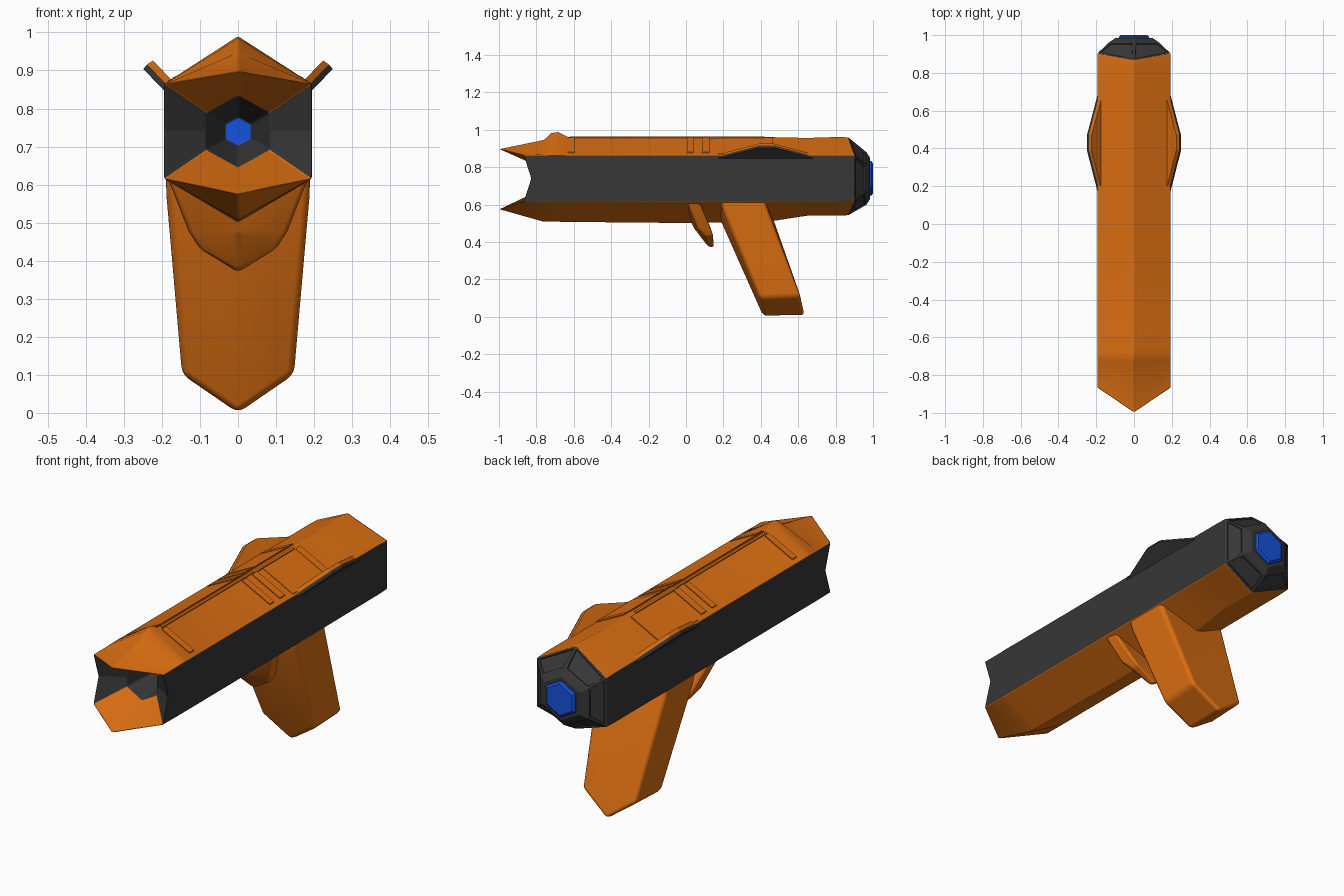
import bpy, bmesh, math
from mathutils import Vector

cube = bpy.data.objects.get("Cube")
if cube:
    bpy.data.objects.remove(cube, do_unlink=True)


def material(name, rgb):
    m = bpy.data.materials.new(name)
    m.use_nodes = True
    m.diffuse_color = (*rgb, 1)
    m.node_tree.nodes["Principled BSDF"].inputs["Base Color"].default_value = (*rgb, 1)
    return m


MATS = [material("orange", (0.70, 0.155, 0.006)),
        material("charcoal", (0.038, 0.038, 0.038)),
        material("blue", (0.008, 0.085, 0.72))]
ORANGE, DARK, BLUE = range(3)
MID = 0.74


def mirrored(half):
    """Closed ring from a right half that starts and ends on the centre line."""
    return half + [(-x, y, z) for x, y, z in reversed(half[1:-1])]


def loft(name, rings, colour, bevel=0.0, segments=2, split=True, panels=0.0):
    """Skin rings into a closed solid; colour(row, side) picks the material, row -1 / None are ends."""
    bm = bmesh.new()
    rows = [[bm.verts.new(p) for p in r] for r in rings]
    n = len(rows[0])
    walls = []
    for j in range(len(rows) - 1):
        for k in range(n):
            q = (k + 1) % n
            f = bm.faces.new((rows[j][k], rows[j][q], rows[j + 1][q], rows[j + 1][k]))
            f.material_index = colour(j, k)
            walls.append((j, f))
    for j, row in ((-1, rows[0]), (len(rows), rows[-1])):
        h = n // 2
        parts = [row[:h + 1], row[h:] + row[:1]] if split else [row]
        for part in parts:
            bm.faces.new(part).material_index = colour(j, None)
    bmesh.ops.recalc_face_normals(bm, faces=bm.faces)
    if panels:
        bmesh.ops.inset_individual(bm, faces=[f for j, f in walls if j == 0],
                                   thickness=panels, depth=0)
        bmesh.ops.inset_individual(bm, faces=[f for j, f in walls if j == 0],
                                   thickness=0.004, depth=-0.006)
    me = bpy.data.meshes.new(name)
    bm.to_mesh(me)
    bm.free()
    for m in MATS:
        me.materials.append(m)
    ob = bpy.data.objects.new(name, me)
    bpy.context.collection.objects.link(ob)
    if bevel:
        for p in me.polygons:
            p.use_smooth = True
        mod = ob.modifiers.new("soft_edges", "BEVEL")
        mod.width = bevel
        mod.segments = segments
        mod.angle_limit = math.radians(20)
        mod.harden_normals = True
    return ob


def section(yt, ys, ym, zt, zu, zl, zb, w):
    """Body cross-section with a notch point halfway up each wall."""
    return mirrored([(0, yt, zt), (w, ys, zu), (w, ym, MID), (w, ys, zl), (0, yt, zb)])


# Body: blue core, funnel, pointed rim, then the hull toward the rear
W = 0.194
rings = [section(-0.6, -0.6, -0.6, 0.778, 0.76, 0.72, 0.702, 0.034),
         section(-0.76, -0.76, -0.76, 0.835, 0.788, 0.692, 0.645, 0.083),
         section(-1.0, -0.87, -0.83, 0.897, 0.865, 0.615, 0.575, W)]
for y, top, low in ((-0.76, 0.947, 0.507), (-0.72, 0.984, 0.507), (-0.685, 0.99, 0.507),
                    (-0.63, 0.963, 0.506), (0.0, 0.963, 0.5), (0.43, 0.963, 0.506),
                    (0.65, 0.958, 0.54), (0.83, 0.964, 0.54)):
    rings.append(section(y, y, y, top, 0.865, 0.615, low, W))
rings.append(section(0.87, 0.905, 0.905, 0.96, 0.862, 0.618, 0.543, W))


def body_colour(row, side):
    if side is None:
        return BLUE if row < 0 else DARK
    return DARK if row == 0 or side in (1, 2, 5, 6) else ORANGE


loft("body", rings, body_colour, bevel=0.006)


# Rear cap with recessed panels, and its glowing lens
def hexagon(yt, ys, zt, zu, zl, zb, w):
    return mirrored([(0, yt, zt), (w, ys, zu), (w, ys, zl), (0, yt, zb)])


loft("rear_cap", [hexagon(0.87, 0.905, 0.958, 0.86, 0.62, 0.545, 0.192),
                  hexagon(0.965, 0.965, 0.88, 0.812, 0.668, 0.6, 0.128),
                  hexagon(0.985, 0.985, 0.848, 0.795, 0.685, 0.632, 0.098)],
     lambda j, k: DARK, panels=0.014)
loft("rear_lens", [hexagon(y, y, MID + r, MID + r / 2, MID - r / 2, MID - r, r * 0.87)
                   for y, r in ((0.97, 0.092), (0.992, 0.092), (1.0, 0.08))],
     lambda j, k: BLUE)

# Slanted grip with a pointed foot
loft("grip", [mirrored([(0, 0.17, 0.6), (0.19, 0.18, 0.637), (0.19, 0.42, 0.637), (0, 0.42, 0.6)]),
              mirrored([(0, 0.17, 0.55), (0.188, 0.2, 0.57), (0.188, 0.435, 0.58), (0, 0.45, 0.57)]),
              mirrored([(0, 0.415, 0.0), (0.147, 0.395, 0.1), (0.147, 0.615, 0.11), (0, 0.637, 0.003)])],
     lambda j, k: ORANGE, bevel=0.02, segments=3)

# Wide, tapering trigger
loft("trigger", [mirrored([(0, 0.0, 0.56), (0.187, 0.005, 0.62), (0.187, 0.065, 0.635), (0, 0.075, 0.56)]),
                 mirrored([(0, 0.045, 0.47), (0.13, 0.06, 0.475), (0.13, 0.125, 0.49), (0, 0.13, 0.48)]),
                 mirrored([(0, 0.12, 0.37), (0.1, 0.105, 0.43), (0.1, 0.15, 0.435), (0, 0.15, 0.37)])],
     lambda j, k: ORANGE, bevel=0.012, segments=3)


def slope_plate(name, s, x0, x1, y0, y1, lift=0.005):
    """Thin plate lying on one slope of the roof."""
    def z(x):
        return 0.963 - x * 0.098 / W
    loft(name, [[(s * x0, y, z(x0) - 0.005), (s * x1, y, z(x1) - 0.005),
                 (s * x1, y, z(x1) + lift), (s * x0, y, z(x0) + lift)] for y in (y0, y1)],
         lambda j, k: ORANGE, split=False)


for s, label in ((1, "left"), (-1, "right")):
    # Side fin: orange above, charcoal beneath
    fin = []
    for y, t in ((0.175, 0.0), (0.39, 1.0), (0.47, 1.0), (0.68, 0.0)):
        dx, dz = 0.055 * t, 0.056 * t
        fin.append([(s * x, y, z) for x, z in
                    ((0.165, 0.866), (0.169 + dx, 0.87 + dz), (0.184 + dx, 0.86 + dz),
                     (0.194 + dx, 0.848 + dz), (0.193, 0.846))])
    loft(label + "_fin", fin, lambda j, k: DARK if k in (2, 3) else ORANGE, split=False)

    # Raised bands, panel and centre rails on the roof
    for i, (y0, y1) in enumerate(((-0.63, -0.595), (0.005, 0.04), (0.085, 0.125), (0.425, 0.465))):
        slope_plate(f"{label}_roof_band_{i + 1}", s, 0.02, 0.172, y0, y1)
    slope_plate(label + "_roof_panel", s, 0.02, 0.185, 0.17, 0.425, 0.003)
    slope_plate(label + "_front_rail", s, 0.006, 0.014, -0.62, 0.1)
    slope_plate(label + "_rear_rail", s, 0.01, 0.019, 0.1, 0.42, 0.007)
